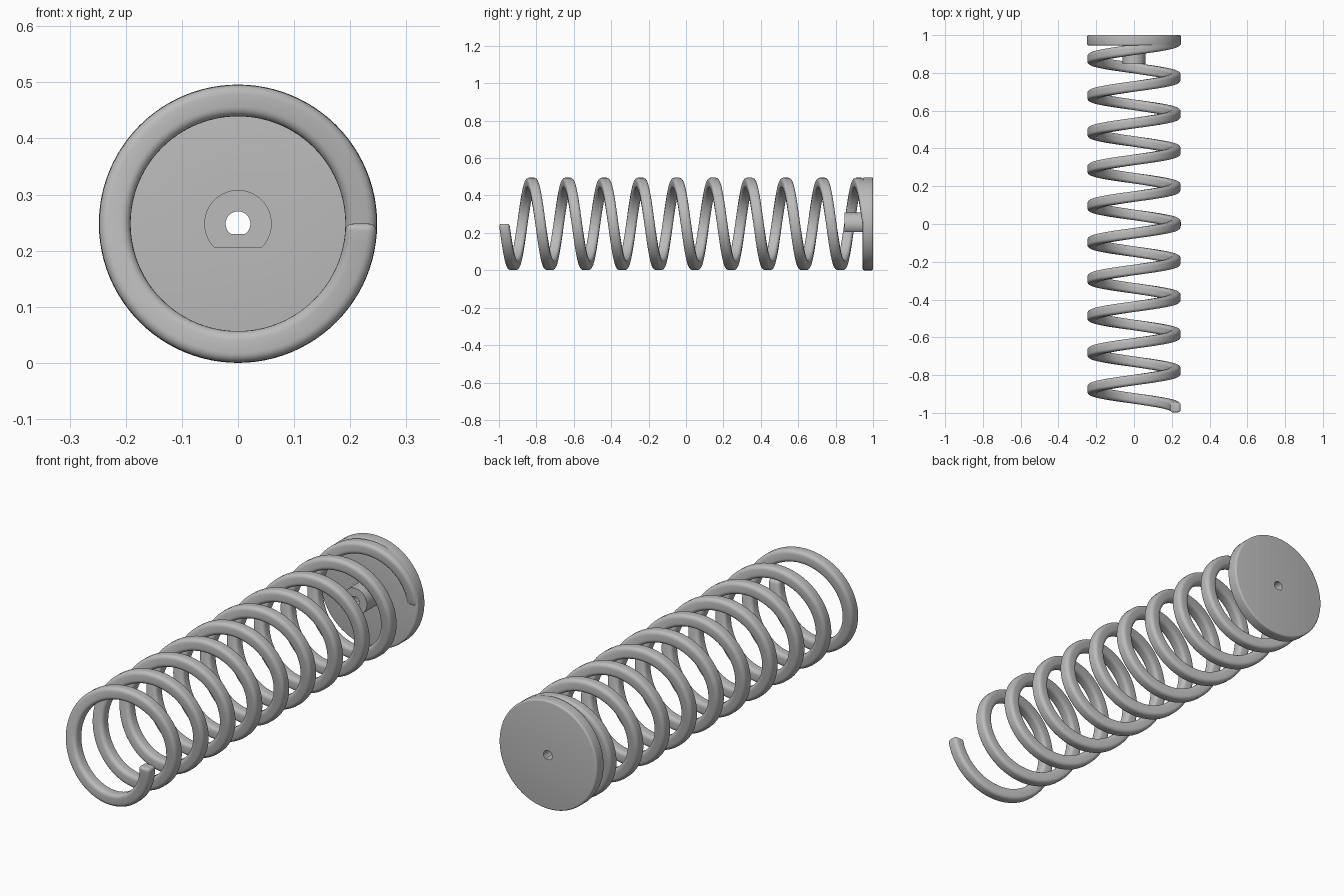
import bpy, bmesh, math

cube = bpy.data.objects.get("Cube")
if cube:
    bpy.data.objects.remove(cube, do_unlink=True)

AXIS_Z = 0.248      # height of the spring's centre line
OUTER = 0.248       # overall radius

grey = bpy.data.materials.new("light grey metal")
grey.use_nodes = True
colour = (0.5, 0.5, 0.5, 1)
grey.diffuse_color = colour
grey.node_tree.nodes["Principled BSDF"].inputs["Base Color"].default_value = colour


def skin(name, rings, closed):
    """Join equal-sized rings of points; close the stack or cap its ends."""
    bm = bmesh.new()
    loops = [[bm.verts.new(p) for p in ring] for ring in rings]
    n = len(loops[0])
    pairs = list(zip(loops, loops[1:]))
    if closed:
        pairs.append((loops[-1], loops[0]))
    else:
        bm.faces.new(loops[0])
        bm.faces.new(loops[-1])
    for a, b in pairs:
        for i in range(n):
            j = (i + 1) % n
            bm.faces.new((a[i], a[j], b[j], b[i]))
    bmesh.ops.recalc_face_normals(bm, faces=bm.faces)
    mesh = bpy.data.meshes.new(name)
    bm.to_mesh(mesh)
    bm.free()
    mesh.materials.append(grey)
    obj = bpy.data.objects.new(name, mesh)
    bpy.context.collection.objects.link(obj)
    bpy.ops.object.select_all(action='DESELECT')
    obj.select_set(True)
    bpy.context.view_layer.objects.active = obj
    bpy.ops.object.shade_smooth_by_angle(angle=math.radians(35))
    return obj


# Coil: rounded square wire swept along a helix, with rounded ends
HALF, CORNER = 0.028, 0.017
MEAN = OUTER - 0.0005 - HALF
TURNS, PITCH, START = 10, 0.1943, -0.972
STEPS = 64 * TURNS


def wire_ring(angle, inset):
    ring = []
    flat = HALF - CORNER
    for quarter in range(4):
        mid = math.radians(45 + 90 * quarter)
        cx, cy = (math.copysign(flat, f(mid)) for f in (math.cos, math.sin))
        for k in range(6):
            a = math.radians(90 * quarter + 18 * k)
            u = cx + (CORNER - inset) * math.cos(a)
            v = cy + (CORNER - inset) * math.sin(a)
            r = MEAN + u
            y = START + PITCH * angle / math.tau + v
            ring.append((r * math.cos(angle), y, AXIS_Z - r * math.sin(angle)))
    return ring


FILLET = 0.013
end = TURNS * math.tau
cap = []
for k in range(5):
    a = math.radians(90 * k / 5)
    cap.append((FILLET * (1 - math.sin(a)) / MEAN, FILLET * (1 - math.cos(a))))
# the first entry of cap is full width, the last is nearly at the tip
cap.append((0.0, FILLET))
tip = [wire_ring(t, i) for t, i in reversed(cap)]
tail = [wire_ring(end - t, i) for t, i in cap]
lead = FILLET / MEAN
body = [wire_ring(lead + (end - 2 * lead) * k / STEPS, 0) for k in range(1, STEPS)]
skin("spring_coil", tip + body + tail, closed=False)

# End plate with a D-shaped boss and a D-shaped through hole
SIDES = 96


def d_ring(y, radius, flat_angle=90):
    floor = -radius * math.sin(math.radians(flat_angle))
    ring = []
    for i in range(SIDES):
        a = math.tau * i / SIDES
        s = math.sin(a)
        r = floor / s if radius * s < floor - 1e-7 else radius
        ring.append((r * math.cos(a), y, AXIS_Z + r * s))
    return ring


HOLE, BOSS = (0.022, 56.25), (0.06, 45)
FRONT, BACK, ROUND = 0.945, 1.0, 0.008
rings = [d_ring(0.847, *HOLE), d_ring(0.847, *BOSS), d_ring(FRONT, *BOSS)]
for centre, first in ((FRONT + ROUND, -90), (BACK - ROUND, 0)):
    for k in range(5):
        a = math.radians(first + 22.5 * k)
        rings.append(d_ring(centre + ROUND * math.sin(a),
                            OUTER - ROUND + ROUND * math.cos(a)))
rings.append(d_ring(BACK, *HOLE))
skin("end_plate_with_boss", rings, closed=True)
